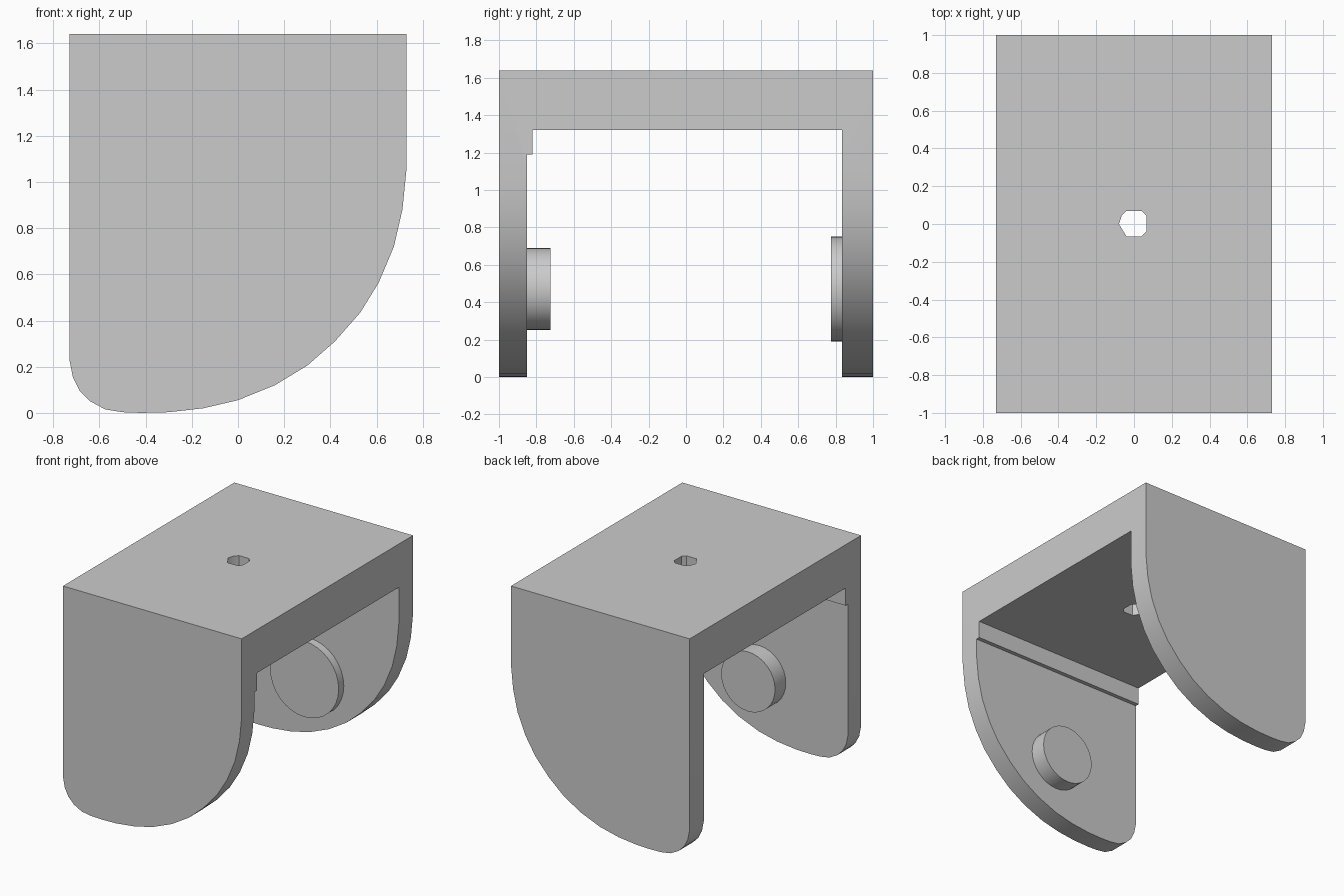
import bpy
import math
from mathutils import Vector

default = bpy.data.objects.get("Cube")
if default:
    bpy.data.objects.remove(default, do_unlink=True)

grey = bpy.data.materials.new("plain grey")
grey.use_nodes = True
colour = (0.6, 0.6, 0.6, 1)
grey.diffuse_color = colour
grey.node_tree.nodes["Principled BSDF"].inputs["Base Color"].default_value = colour


def prism(name, profile, axis, start, end):
    """Extrude a 2D profile along an axis; the profile uses the other two axes in order."""
    verts = []
    for depth in (start, end):
        for point in profile:
            co = list(point)
            co.insert(axis, depth)
            verts.append(Vector(co))
    n = len(profile)
    faces = [list(range(n)), list(range(n, 2 * n))]
    faces += [[i, (i + 1) % n, n + (i + 1) % n, n + i] for i in range(n)]
    mesh = bpy.data.meshes.new(name)
    mesh.from_pydata(verts, [], faces)
    obj = bpy.data.objects.new(name, mesh)
    bpy.context.collection.objects.link(obj)
    mesh.materials.append(grey)
    activate(obj)
    bpy.ops.object.mode_set(mode="EDIT")
    bpy.ops.mesh.select_all(action="SELECT")
    bpy.ops.mesh.normals_make_consistent(inside=False)
    bpy.ops.object.mode_set(mode="OBJECT")
    return obj


def activate(obj):
    bpy.ops.object.select_all(action="DESELECT")
    obj.select_set(True)
    bpy.context.view_layer.objects.active = obj


def smooth(obj):
    activate(obj)
    bpy.ops.object.shade_smooth_by_angle(angle=math.radians(30))


def cut(target, cutter):
    mod = target.modifiers.new("cut", "BOOLEAN")
    mod.operation = "DIFFERENCE"
    mod.solver = "EXACT"
    mod.object = cutter
    activate(target)
    bpy.ops.object.modifier_apply(modifier=mod.name)
    bpy.data.objects.remove(cutter, do_unlink=True)


# Bracket body: side outline with a small and a large rounded lower corner
outline = [
    (-.73, 1.64), (-.73, .23), (-.715, .155), (-.685, .095), (-.64, .05),
    (-.575, .015), (-.5, .003), (-.42, 0), (-.3, .003), (-.15, .02), (0, .055),
    (.16, .12), (.3, .205), (.42, .31), (.53, .435), (.61, .565),
    (.675, .72), (.712, .88), (.73, 1.06), (.73, 1.64),
]
bracket = prism("bracket", outline, 1, -1, 1)

# Gap between the plates, leaving a ledge under the top on the front plate
gap = [(-.85, -.2), (.835, -.2), (.835, 1.32), (-.82, 1.32), (-.82, 1.19), (-.85, 1.19)]
cut(bracket, prism("gap_cutter", gap, 0, -1, 1))

# Uneven screw hole through the top
hole = [(-.08, 0), (-.065, .045), (-.04, .07), (.04, .07),
        (.065, .045), (.065, -.04), (.04, -.065), (-.04, -.065)]
cut(bracket, prism("hole_cutter", hole, 2, 1.2, 1.8))
smooth(bracket)

# Round bosses on the inner faces of both plates
for name, radius, start, end in (("front_boss", .22, -.86, -.725),
                                 ("back_boss", .28, .775, .845)):
    angles = [math.tau * i / 32 for i in range(32)]
    circle = [(radius * math.cos(a), .47 + radius * math.sin(a)) for a in angles]
    smooth(prism(name, circle, 1, start, end))
